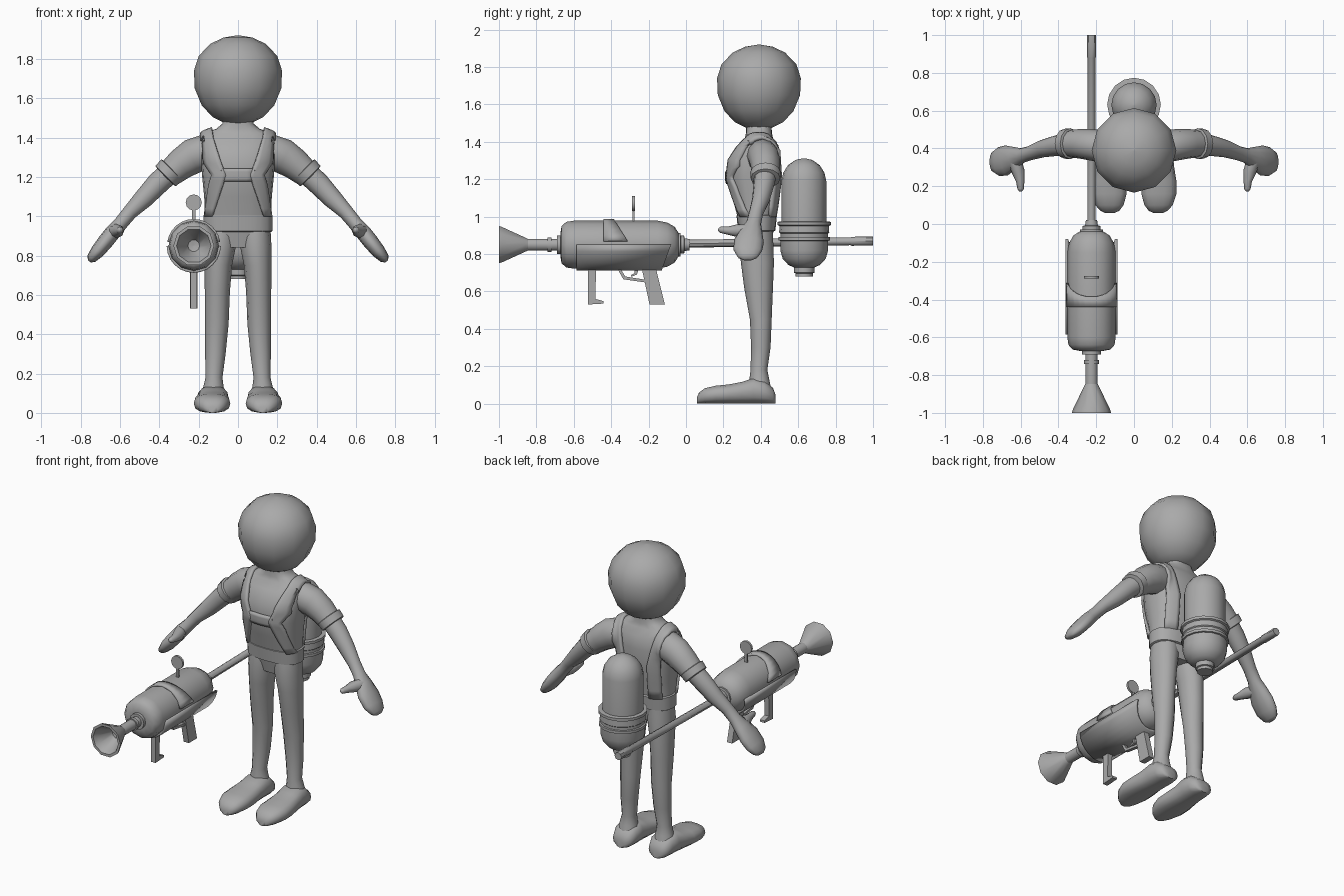
import bpy, bmesh, math
from mathutils import Vector
from mathutils.bvhtree import BVHTree

if "Cube" in bpy.data.objects:
    bpy.data.objects.remove(bpy.data.objects["Cube"])

grey = bpy.data.materials.new("plain_grey")
grey.diffuse_color = (0.4, 0.4, 0.4, 1)
grey.use_nodes = True
grey.node_tree.nodes["Principled BSDF"].inputs["Base Color"].default_value = grey.diffuse_color


def finish(name, bm, thick=0, angle=45):
    """Turn a bmesh into a shaded object, optionally thickened."""
    bmesh.ops.recalc_face_normals(bm, faces=bm.faces)
    me = bpy.data.meshes.new(name)
    bm.to_mesh(me)
    bm.free()
    ob = bpy.data.objects.new(name, me)
    bpy.context.collection.objects.link(ob)
    me.materials.append(grey)
    if thick:
        mod = ob.modifiers.new("thickness", 'SOLIDIFY')
        mod.thickness, mod.offset = thick, 0
    bpy.ops.object.select_all(action='DESELECT')
    ob.select_set(True)
    bpy.context.view_layer.objects.active = ob
    bpy.ops.object.shade_smooth_by_angle(angle=math.radians(angle))
    return ob


def tube(name, pts, side, axis=None, n=12, e=2.0, angle=45):
    """Loft oval rings (x, y, z, radius across, radius along side)."""
    bm, rings = bmesh.new(), []
    c = [Vector(p[:3]) for p in pts]
    for i, p in enumerate(pts):
        t = Vector(axis) if axis else c[min(i + 1, len(c) - 1)] - c[max(i - 1, 0)]
        t.normalize()
        v = Vector(side)
        v = (v - t * v.dot(t)).normalized()
        u = v.cross(t)
        ring = []
        for k in range(n):
            a = 2 * math.pi * k / n
            ca, sa = math.cos(a), math.sin(a)
            fu = math.copysign(abs(ca) ** (2 / e), ca)
            fv = math.copysign(abs(sa) ** (2 / e), sa)
            ring.append(bm.verts.new(c[i] + u * p[3] * fu + v * p[4] * fv))
        rings.append(ring)
    for a, b in zip(rings, rings[1:]):
        for k in range(n):
            bm.faces.new((a[k], a[(k + 1) % n], b[(k + 1) % n], b[k]))
    bm.faces.new(rings[0])
    bm.faces.new(rings[-1][::-1])
    return finish(name, bm, angle=angle)


def grid_sheet(name, rows, thick):
    bm = bmesh.new()
    vs = [[bm.verts.new(p) for p in row] for row in rows]
    for a, b in zip(vs, vs[1:]):
        for k in range(len(a) - 1):
            bm.faces.new((a[k], a[k + 1], b[k + 1], b[k]))
    return finish(name, bm, thick)


def prism(name, yz, x, w):
    """Flat side profile extruded across x."""
    bm = bmesh.new()
    f = bm.faces.new([bm.verts.new((x - w / 2, y, z)) for y, z in yz])
    new = bmesh.ops.extrude_face_region(bm, geom=[f])["geom"]
    bmesh.ops.translate(bm, vec=(w, 0, 0), verts=[g for g in new if isinstance(g, bmesh.types.BMVert)])
    return finish(name, bm, angle=30)


def upright(name, prof, x, y, n=12):
    return tube(name, [(x, y, z, r, r) for r, z in prof], (0, 1, 0), (0, 0, 1), n)


# Head and torso with neck
upright("head", [(.004, 1.92), (.075, 1.908), (.14, 1.877), (.2, 1.815), (.224, 1.74), (.22, 1.65),
                 (.185, 1.565), (.13, 1.505), (.07, 1.475), (.004, 1.47)], 0, .39)
torso = tube("torso", [(0, y, z, rx, ry) for z, y, rx, ry in (
    (.84, .38, .13, .07), (.93, .38, .168, .09), (1.0, .375, .168, .1), (1.1, .37, .172, .122),
    (1.2, .365, .182, .14), (1.3, .365, .19, .14), (1.38, .385, .19, .11), (1.42, .39, .175, .075),
    (1.445, .39, .11, .07), (1.47, .39, .08, .068), (1.54, .39, .075, .065))],
    (0, 1, 0), (0, 0, 1), 20, 2.5, 60)
tube("waist_belt", [(0, .378, z, rx, ry) for z, rx, ry in (
    (.92, .168, .09), (.925, .176, .1), (1.005, .176, .108), (1.01, .166, .098))],
    (0, 1, 0), (0, 0, 1), 20, 2.5)

shells = [torso]
for s, tag in ((-1, "right"), (1, "left")):
    # Sleeve, cuff, forearm with hand, thumb
    shells.append(tube(tag + "_sleeve", [(s * x, y, z, a, b) for x, y, z, a, b in (
        (.1, .4, 1.325, .08, .075), (.17, .41, 1.325, .09, .085), (.23, .42, 1.305, .09, .083),
        (.29, .425, 1.265, .08, .078), (.36, .425, 1.205, .066, .07))], (0, 1, 0)))
    tube(tag + "_cuff", [(s * x, .425, z, r, r + .006) for x, z, r in (
        (.334, 1.238, .064), (.337, 1.235, .076), (.368, 1.204, .073), (.371, 1.201, .054))],
        (0, 1, 0), (s, 0, -1))
    tube(tag + "_arm", [(s * x, y, z, a, b) for x, y, z, a, b in (
        (.34, .425, 1.23, .058, .06), (.41, .415, 1.165, .057, .055), (.48, .4, 1.09, .05, .047),
        (.55, .375, 1.02, .038, .038), (.595, .362, .965, .036, .04), (.635, .35, .92, .04, .06),
        (.675, .337, .87, .04, .08), (.715, .33, .82, .036, .077), (.745, .33, .785, .026, .055),
        (.755, .33, .77, .01, .025))], (0, 1, 0), angle=70)
    tube(tag + "_thumb", [(s * x, y, z, r, r) for x, y, z, r in (
        (.63, .33, .925, .036), (.612, .275, .925, .034), (.602, .225, .925, .022),
        (.6, .185, .93, .017), (.6, .172, .932, .007))], (0, 0, 1), n=8, angle=70)
    # Leg and shoe
    tube(tag + "_leg", [(s * x, y, z, rx, ry) for x, z, rx, y, ry in (
        (.085, .94, .08, .378, .085), (.09, .85, .08, .375, .092), (.1, .75, .07, .382, .088),
        (.105, .62, .064, .388, .077), (.108, .45, .06, .4, .058), (.115, .3, .052, .4, .052),
        (.122, .18, .043, .39, .045), (.125, .13, .052, .392, .053), (.125, .08, .065, .395, .06))],
        (0, 1, 0), (0, 0, 1), angle=70)
    tube(tag + "_shoe", [(s * x, y, h / 2, rx, h / 2) for y, x, rx, h in (
        (.478, .125, .03, .05), (.465, .125, .06, .085), (.42, .125, .077, .125), (.36, .127, .08, .138),
        (.3, .13, .083, .118), (.23, .132, .092, .104), (.16, .132, .093, .097), (.1, .13, .075, .083),
        (.07, .128, .05, .06), (.058, .128, .025, .035))], (0, 0, 1), (0, -1, 0), 14, 2.5, 60)

# Harness straps laid onto the torso and shoulders
verts, polys = [], []
for ob in shells:
    base = len(verts)
    verts += [v.co.copy() for v in ob.data.vertices]
    polys += [[base + i for i in p.vertices] for p in ob.data.polygons]
tree = BVHTree.FromPolygons(verts, polys)


def touch(kind, x, t):
    """Point just above the surface, found from front, top or back."""
    start, d, miss = {
        'f': (Vector((x, -1, t)), Vector((0, 1, 0)), Vector((x, .37, t))),
        't': (Vector((x, t, 1.46)), Vector((0, 0, -1)), Vector((x, t, 1.41))),
        'b': (Vector((x, 2, t)), Vector((0, -1, 0)), Vector((x, .42, t)))}[kind]
    hit = tree.ray_cast(start, d)[0]
    return (hit if hit else miss) - d * .006


def strap(name, stations):
    rows = []
    for (k0, l0, r0, t0), (k1, l1, r1, t1) in zip(stations, stations[1:]):
        steps = 4 if k0 == k1 else 1
        for i in range(steps):
            f = i / steps
            l, r, t = l0 + (l1 - l0) * f, r0 + (r1 - r0) * f, t0 + (t1 - t0) * f
            rows.append([touch(k0, l + (r - l) * j / 4, t) for j in range(5)])
    k, l, r, t = stations[-1]
    rows.append([touch(k, l + (r - l) * j / 4, t) for j in range(5)])
    grid_sheet(name, rows, .022)


for s, tag in ((-1, "right"), (1, "left")):
    strap(tag + "_strap", [(k, s * a, s * b, t) for k, a, b, t in (
        ('f', .13, .165, 1.0), ('f', .075, .145, 1.16), ('f', .06, .13, 1.21), ('f', .085, .17, 1.27),
        ('f', .125, .178, 1.4), ('t', .13, .185, .345), ('t', .13, .185, .435),
        ('b', .12, .175, 1.395), ('b', .08, .15, 1.22), ('b', .075, .145, 1.0))])
strap("chest_band", [('f', -.085, .085, 1.178), ('f', -.085, .085, 1.242)])

# Back tank, its holder and outlet
upright("tank", [(.004, 1.312), (.045, 1.303), (.085, 1.275), (.11, 1.235), (.12, 1.19), (.12, .9)], 0, .63, 16)
upright("tank_holder", [(.118, .975), (.142, .972), (.142, .955), (.132, .95), (.134, .915), (.128, .91),
                        (.128, .82), (.115, .775), (.085, .742), (.055, .728)], 0, .632, 16)
upright("holder_ring", [(.125, .893), (.137, .89), (.137, .873), (.125, .87)], 0, .632, 16)
upright("tank_outlet", [(.055, .735), (.055, .7), (.046, .697), (.046, .68)], 0, .632, 12)

# Weapon turned along the y axis
GX, GZ = -.225, .85


def turned(name, prof, n=12, z=GZ):
    return tube(name, [(GX, y, z, r, r) for r, y in prof], (0, 0, 1), (0, 1, 0), n)


turned("gun_body", [(.06, -.672), (.1, -.665), (.122, -.64), (.128, -.6), (.128, -.15), (.118, -.1),
                    (.095, -.06), (.055, -.035)])
turned("rear_collar", [(.062, -.05), (.062, -.03), (.048, -.028), (.048, -.01), (.034, -.008), (.03, .02)])
turned("front_collar", [(.05, -.69), (.05, -.665)])
turned("barrel", [(.033, -.87), (.033, -.66)], 10)
turned("barrel_ring", [(.04, -.74), (.04, -.72)], 10)
turned("bell_muzzle", [(.03, -.84), (.04, -.86), (.1, -.985), (.104, -1.0), (.088, -1.0), (.075, -.975),
                       (.03, -.89), (.004, -.885)], 10)
tube("rear_rod", [(GX, y, z, r, r) for y, z, r in (
    (0, .855, .021), (.88, .868, .021), (.885, .868, .024), (1.0, .87, .024))], (0, 0, 1), (0, 1, 0), 8)


def arc_shell(name, a0, a1, r, y0, y1, n=12):
    """Curved panel around the gun axis; ends follow y0 and y1 by height."""
    rows = []
    for i in range(n + 1):
        a = math.radians(a0 + (a1 - a0) * i / n)
        x, h = GX + r * math.cos(a), math.sin(a)
        rows.append([(x, y, GZ + r * h) for y in (y0(h), y1(h))])
    grid_sheet(name, rows, .014)


arc_shell("lower_cover", 180, 360, .131, lambda h: -.585, lambda h: -.08 - .05 * abs(h))
arc_shell("top_saddle", 8, 172, .129, lambda h: -.44, lambda h: -.3 - .085 * h)

# Sight, grips, trigger and guard
prism("sight_post", [(-.287, .97), (-.275, .97), (-.275, 1.05), (-.287, 1.05)], GX, .016)
tube("sight_disc", [(GX, y, 1.07, .041, .041) for y in (-.288, -.274)], (0, 0, 1), (0, 1, 0), 12)
prism("front_grip", [(-.525, .74), (-.48, .74), (-.485, .56), (-.44, .548), (-.44, .535), (-.525, .53)], GX, .032)
prism("rear_grip", [(-.24, .74), (-.165, .74), (-.113, .53), (-.195, .53)], GX, .036)
prism("trigger_guard", [(-.372, .73), (-.355, .73), (-.325, .68), (-.22, .663), (-.217, .648), (-.335, .665)], GX, .022)
prism("trigger", [(-.275, .73), (-.25, .73), (-.262, .69), (-.295, .678), (-.295, .688), (-.274, .698)], GX, .014)
